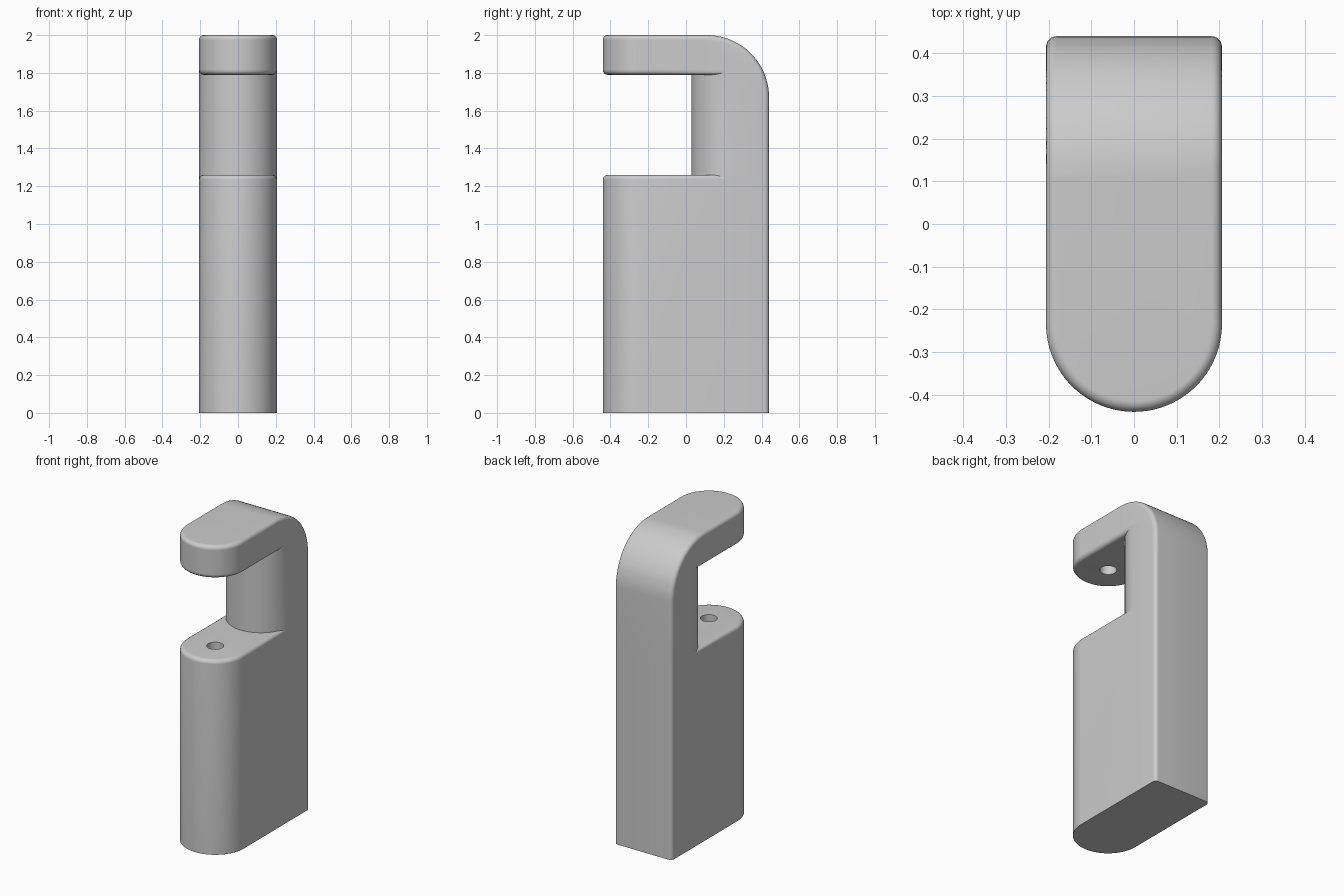
import bpy, bmesh
from math import sin, cos, acos, sqrt, pi, radians

if "Cube" in bpy.data.objects:
    bpy.data.objects.remove(bpy.data.objects["Cube"])

R = 0.206                 # half width and nose radius
FRONT, NECK = -0.234, 0.236   # centres of the nose arc and the neck arc
BACK_Y, BACK_Z, BACK_R = 0.11, 1.67, 0.33   # arc of the top back edge
FIL = 0.025               # edge rounding
FLOOR, CEIL, TOP = 1.26, 1.79, 2.0          # slot floor, slot ceiling, top
PHI = acos((R - FIL) / R)
STEPS, WALL, CORNER = 24, 5, 6


def ring(z, inset=0.0, kind="body", s=pi / 2):
    """Outline at height z: nose arc, neck run-out, back corner, mirrored."""
    half = []
    end = -PHI if kind == "neck" else 0.0
    cy, rad = (NECK, R) if kind == "neck" else (FRONT, R - inset)
    for i in range(STEPS + 1):
        a = -pi / 2 + (end + pi / 2) * i / STEPS
        half.append((rad * cos(a), cy + rad * sin(a)))
    phi = PHI if kind == "neck" else acos(max(-1, min(1, (R - inset) / R)))
    for i in range(WALL + 1):
        a = -phi * (1 - i / WALL)
        if kind == "arm":
            half.append((R - inset, 0.1))
        else:
            half.append((R * cos(a), NECK + R * sin(a)))
    for i in range(CORNER + 1):
        t = min(s, pi / 2 * (1 - i / CORNER))
        rho = BACK_R - FIL * (1 - cos(t))
        rise = max(0.0, z - BACK_Z)
        y = BACK_Y + sqrt(max(0.0, rho * rho - rise * rise))
        half.append((R - FIL + FIL * sin(t), y))
    other = [(-x, y) for x, y in reversed(half[1:])]
    return [(x, y, z) for x, y in half + other]


# Stack of outlines from the base to the top
angles = [pi / 2 * i / 6 for i in range(7)]
rings = [ring(0)]
rings += [ring(FLOOR - FIL * (1 - sin(a)), FIL * (1 - cos(a))) for a in angles]
rings += [ring(z, kind="neck") for z in (FLOOR, BACK_Z, 1.71, 1.75, CEIL)]
rings += [ring(CEIL + FIL * (1 - sin(a)), FIL * (1 - cos(a)))
          for a in reversed(angles)]
for deg in range(26, 69, 4):
    rings.append(ring(BACK_Z + BACK_R * sin(radians(deg)), kind="arm"))
for i in range(13):
    s = pi / 2 * (1 - i / 12)
    rings.append(ring(TOP - FIL * (1 - cos(s)), FIL * (1 - sin(s)), "arm", s))

bm = bmesh.new()
loops = [[bm.verts.new(p) for p in r] for r in rings]
n = len(loops[0])
for low, high in zip(loops, loops[1:]):
    for i in range(n):
        j = (i + 1) % n
        bm.faces.new((low[i], low[j], high[j], high[i]))
bm.faces.new(list(reversed(loops[0])))
bm.faces.new(loops[-1])
bmesh.ops.remove_doubles(bm, verts=bm.verts, dist=0.00002)
bmesh.ops.dissolve_degenerate(bm, edges=bm.edges, dist=0.00002)
bmesh.ops.recalc_face_normals(bm, faces=bm.faces)
mesh = bpy.data.meshes.new("bracket_body")
bm.to_mesh(mesh)
bm.free()
body = bpy.data.objects.new("bracket_body", mesh)
bpy.context.collection.objects.link(body)

# Single grey finish
grey = bpy.data.materials.new("plain_grey")
grey.use_nodes = True
colour = (0.6, 0.6, 0.6, 1)
grey.diffuse_color = colour
grey.node_tree.nodes["Principled BSDF"].inputs["Base Color"].default_value = colour
mesh.materials.append(grey)

# Facing blind pin holes in the slot floor and ceiling
bpy.ops.mesh.primitive_cylinder_add(vertices=32, radius=0.05,
                                    depth=CEIL - FLOOR + 0.2,
                                    location=(0, FRONT, (CEIL + FLOOR) / 2))
cutter = bpy.context.object
cutter.name = "pin_hole_cutter"
cutter.hide_render = True
cutter.data.materials.append(grey)
bpy.ops.object.select_all(action="DESELECT")
body.select_set(True)
bpy.context.view_layer.objects.active = body
cut = body.modifiers.new("pin_holes", "BOOLEAN")
cut.operation = "DIFFERENCE"
cut.solver = "EXACT"
cut.object = cutter
bpy.ops.object.modifier_apply(modifier=cut.name)
bpy.data.objects.remove(cutter)

bpy.ops.object.shade_smooth_by_angle(angle=radians(30))
